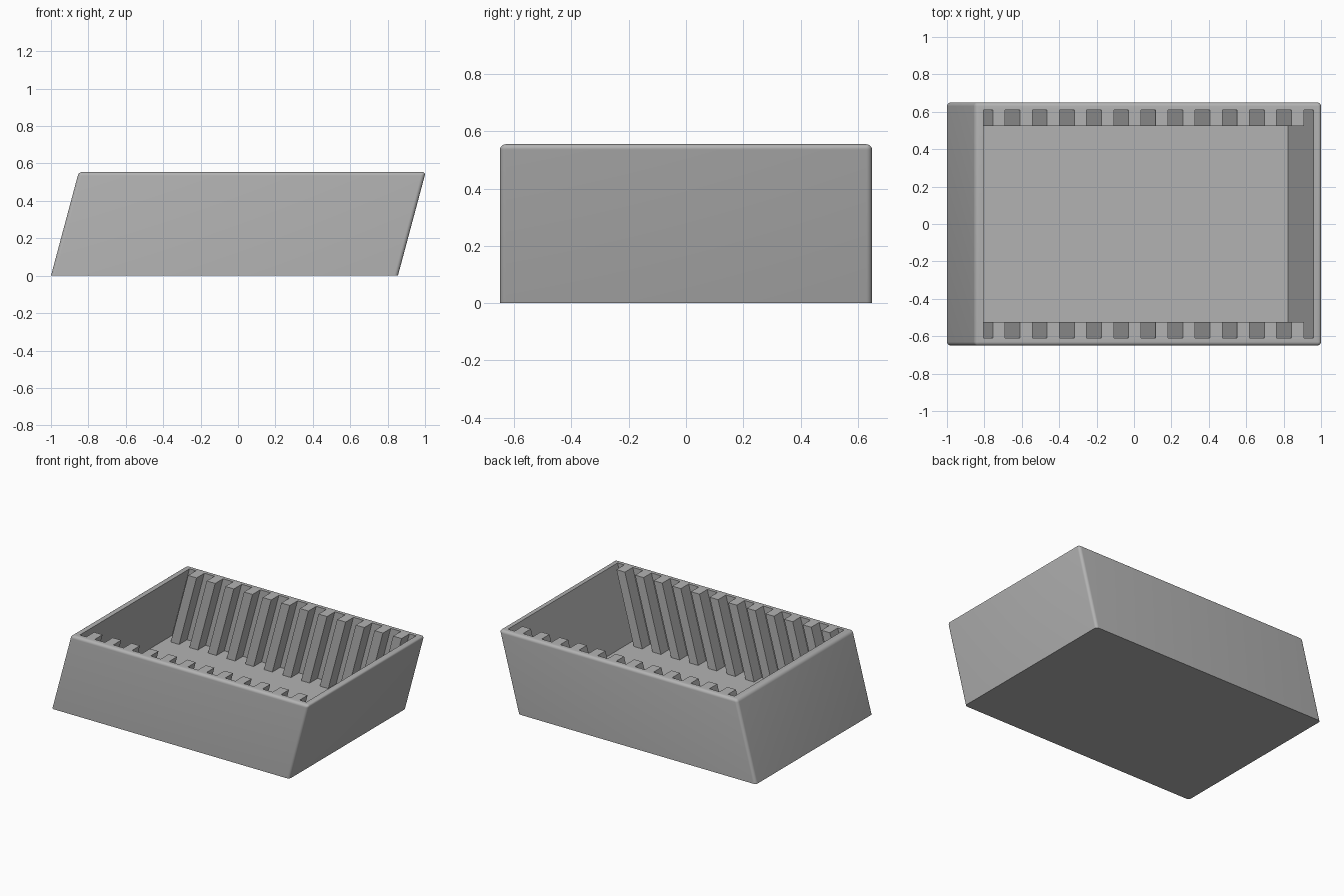
import bpy, bmesh
from mathutils import Vector

if "Cube" in bpy.data.objects:
    bpy.data.objects.remove(bpy.data.objects["Cube"])

H, FLOOR, SLOPE = 0.555, 0.05, 0.268   # height, floor level, lean towards +x


def slanted_prism(name, outline, z0, z1):
    """Plan outline (at z = 0) swept upwards along the lean."""
    bm = bmesh.new()
    face = bm.faces.new([bm.verts.new((x + SLOPE * z0, y, z0)) for x, y in outline])
    up = bmesh.ops.extrude_face_region(bm, geom=[face])["geom"]
    dz = z1 - z0
    bmesh.ops.translate(bm, vec=Vector((SLOPE * dz, 0, dz)),
                        verts=[v for v in up if isinstance(v, bmesh.types.BMVert)])
    bmesh.ops.recalc_face_normals(bm, faces=bm.faces)
    mesh = bpy.data.meshes.new(name)
    bm.to_mesh(mesh)
    bm.free()
    obj = bpy.data.objects.new(name, mesh)
    bpy.context.collection.objects.link(obj)
    return obj


# Outer leaning block, rounded on every edge except around the base
x0, x1, y1 = -1.0, 0.855, 0.65
tray = slanted_prism("slotted_tray", [(x0, -y1), (x1, -y1), (x1, y1), (x0, y1)], 0, H)
bm = bmesh.new()
bm.from_mesh(tray.data)
edges = [e for e in bm.edges if max(v.co.z for v in e.verts) > 0.01]
bmesh.ops.bevel(bm, geom=edges, offset=0.02, segments=6, profile=0.5, affect='EDGES')
bm.to_mesh(tray.data)
bm.free()

# Comb-shaped cavity: the uncut teeth become the divider ribs on both long sides
lean = SLOPE * H
left, right = -0.805 - lean, 0.96 - lean
wall, tip = 0.61, 0.523
side = [(left, wall)]
for i in range(12):
    a = -0.755 - lean + i * 0.1452
    b = a + 0.066
    side += [(a, wall), (a, tip), (b, tip), (b, wall)]
side.append((right, wall))
outline = side + [(x, -y) for x, y in reversed(side)]
cutter = slanted_prism("cavity_cutter", outline, FLOOR, H + 0.1)
cutter.hide_render = True

cut = tray.modifiers.new("cavity", 'BOOLEAN')
cut.operation, cut.solver, cut.object = 'DIFFERENCE', 'EXACT', cutter
bpy.context.view_layer.objects.active = tray
tray.select_set(True)
cutter.select_set(False)
bpy.ops.object.modifier_apply(modifier=cut.name)
bpy.data.objects.remove(cutter)
bpy.ops.object.shade_smooth_by_angle(angle=0.5)

# Plain grey finish
grey = bpy.data.materials.new("grey_plastic")
grey.diffuse_color = (0.45, 0.45, 0.45, 1)
grey.use_nodes = True
grey.node_tree.nodes["Principled BSDF"].inputs["Base Color"].default_value = grey.diffuse_color
tray.data.materials.clear()
tray.data.materials.append(grey)
